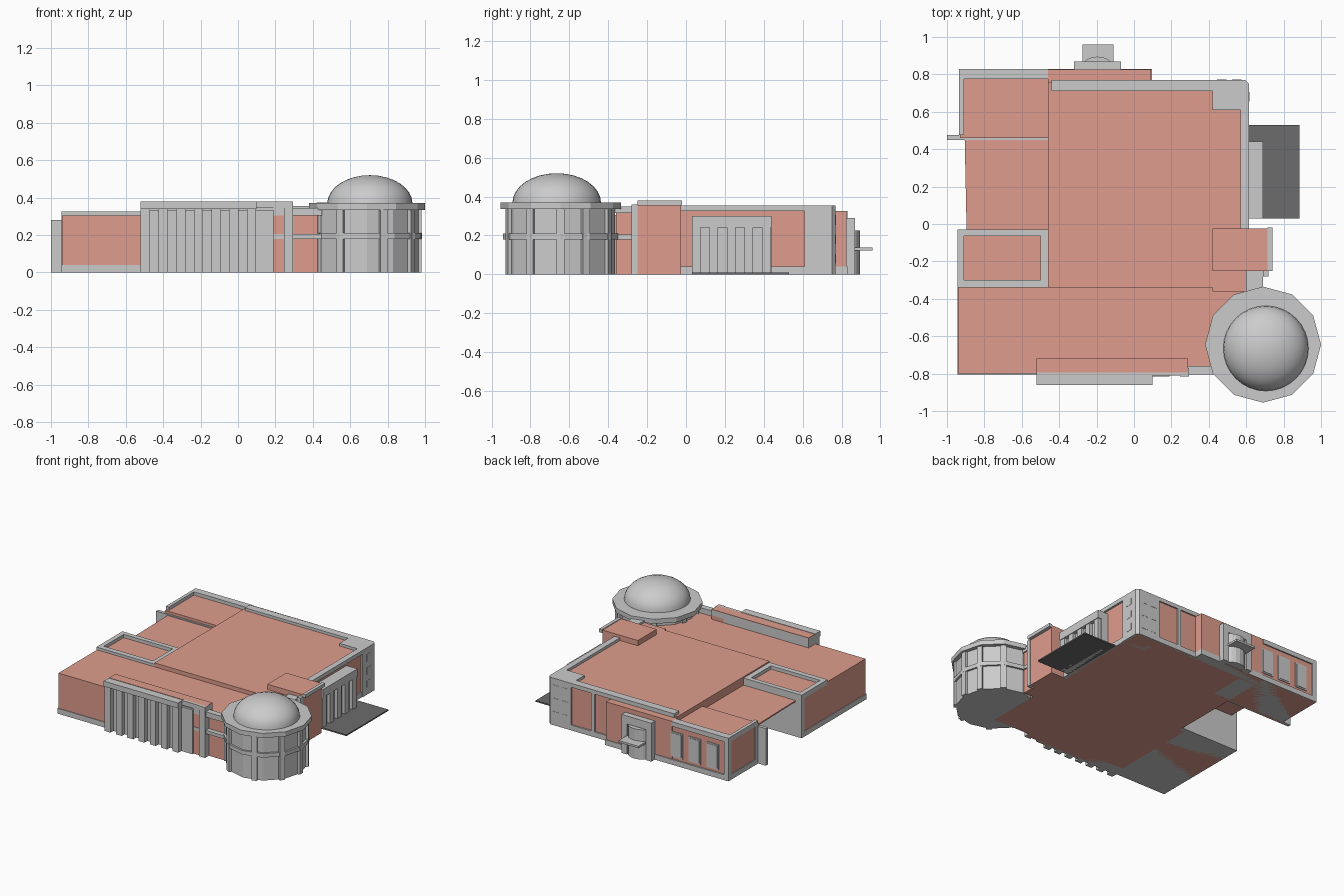
import bpy, bmesh, math

def material(name, c):
    m = bpy.data.materials.new(name)
    m.diffuse_color = (*c, 1)
    return m

BRICK = material("brick", (0.74, 0.34, 0.27))
DARK = material("dark_paving", (0.15, 0.15, 0.15))
PALE = material("pale_glass", (0.95, 0.95, 0.95))

def finish(name, bm, mat=None):
    me = bpy.data.meshes.new(name)
    bmesh.ops.recalc_face_normals(bm, faces=bm.faces)
    bm.to_mesh(me)
    bm.free()
    ob = bpy.data.objects.new(name, me)
    bpy.context.collection.objects.link(ob)
    if mat:
        me.materials.append(mat)
    return ob

def prism(name, pts, z0, z1, mat=None):
    bm = bmesh.new()
    f = bm.faces.new([bm.verts.new((x, y, z0)) for x, y in pts])
    r = bmesh.ops.extrude_face_region(bm, geom=[f])
    for v in r["geom"]:
        if isinstance(v, bmesh.types.BMVert):
            v.co.z = z1
    # extruding removes nothing underneath, so the solid stays closed
    return finish(name, bm, mat)

def box(name, x0, x1, y0, y1, z0, z1, mat=None):
    return prism(name, [(x0, y0), (x1, y0), (x1, y1), (x0, y1)], z0, z1, mat)

def ring_pts(cx, cy, r, n=12, off=0):
    return [(cx + r * math.cos(off + 2 * math.pi * i / n),
             cy + r * math.sin(off + 2 * math.pi * i / n)) for i in range(n)]

E = 0.005  # trim stand-off

# South wing
box("south_wing", -0.94, 0.29, -0.80, -0.34, 0, 0.305, BRICK)
box("south_wing_east", 0.29, 0.60, -0.77, -0.34, 0, 0.305, BRICK)
box("south_wing_base", -0.94 - E, -0.50, -0.80 - E, -0.34, 0, 0.04)
for z0, z1 in ((0.18, 0.205), (0.305, 0.345)):
    box("link_band", 0.19, 0.45, -0.78 - E * 5, -0.76, z0, z1)

# Front portico with upright fins
box("portico_wall", -0.52, 0.19, -0.815, -0.72, 0, 0.335)
box("portico_end_wall", 0.19, 0.29, -0.80, -0.72, 0, 0.335, BRICK)
box("portico_upper_wall", -0.52, 0.29, -0.80, -0.72, 0.335, 0.375)
box("portico_roof", -0.52, 0.29, -0.795, -0.72, 0.375, 0.38, BRICK)
box("portico_lintel", -0.52, 0.10, -0.86, -0.80, 0.34, 0.38)
box("portico_end_lintel", 0.10, 0.29, -0.81, -0.79, 0.345, 0.38)
box("portico_end_column", 0.245, 0.295, -0.815, -0.77, 0, 0.38)
for i in range(7):
    x = -0.52 + i * 0.0945
    box("portico_fin", x, x + 0.05, -0.85, -0.80, 0, 0.34)

# Main hall, roof edge and base trim
box("main_hall", -0.46, 0.60, -0.34, 0.76, 0, 0.335, BRICK)
box("main_east_parapet", 0.57, 0.615, -0.03, 0.62, 0.325, 0.355)
box("main_north_parapet", -0.44, 0.45, 0.71, 0.77, 0.325, 0.355)
box("main_east_base", 0.58, 0.61, -0.03, 0.62, 0, 0.04)
box("main_north_base", 0.08, 0.45, 0.74, 0.77, 0, 0.04)
box("main_north_pier", 0.225, 0.255, 0.74, 0.77, 0, 0.335)

# North-east corner tower with small square windows
prism("corner_tower", [(0.42, 0.61), (0.615, 0.61), (0.615, 0.75), (0.595, 0.77), (0.42, 0.77)], 0, 0.355)
for z in (0.08, 0.18, 0.28):
    box("tower_east_window", 0.60, 0.617, 0.655, 0.705, z - 0.025, z + 0.025, PALE)
    for x in (0.47, 0.55):
        box("tower_north_window", x - 0.025, x + 0.025, 0.76, 0.772, z - 0.025, z + 0.025, PALE)

# East glazed bay and paving
box("east_bay", 0.60, 0.66, 0.03, 0.44, 0, 0.25)
box("east_bay_lintel", 0.60, 0.69, 0.03, 0.44, 0.24, 0.30)
for i in range(5):
    y = 0.03 + i * 0.09
    box("east_bay_fin", 0.65, 0.685, y, y + 0.045, 0, 0.24)
box("east_paving", 0.61, 0.885, 0.03, 0.53, 0, 0.01, DARK)

# South-east stair block and link to rotunda
box("link", 0.42, 0.68, -0.36, -0.24, 0, 0.335, BRICK)
for z0, z1 in ((0.18, 0.205), (0.315, 0.35)):
    box("link_east_band", 0.60, 0.69, -0.40, -0.24, z0, z1)
box("stair_block", 0.42, 0.715, -0.25, -0.025, 0, 0.375, BRICK)
box("stair_block_cap", 0.715, 0.74, -0.25, -0.02, 0.355, 0.38)
box("stair_block_column", 0.69, 0.72, -0.28, -0.25, 0, 0.36)

# Rotunda: faceted drum, bands, columns, cap and dome
cx, cy = 0.69, -0.645
prism("rotunda_drum", ring_pts(cx, cy, 0.28), 0, 0.345)
prism("rotunda_middle_band", ring_pts(cx, cy, 0.295), 0.18, 0.21)
prism("rotunda_cap", ring_pts(cx, cy, 0.31), 0.335, 0.37)
for deg in (0, 27, 60, 120, 165, 203, 240, 288, 327):
    a = math.radians(deg)
    col = box("rotunda_column", -0.02, 0.02, -0.02, 0.02, 0, 0.34)
    col.location = (cx + 0.272 * math.cos(a), cy + 0.272 * math.sin(a), 0)
    col.rotation_euler.z = a
bm = bmesh.new()
bmesh.ops.create_uvsphere(bm, u_segments=32, v_segments=16, radius=1)
bmesh.ops.delete(bm, geom=[v for v in bm.verts if v.co.z < -0.01], context="VERTS")
for v in bm.verts:
    v.co = (0.705 + v.co.x * 0.228, -0.665 + v.co.y * 0.228, 0.368 + v.co.z * 0.152)
for f in bm.faces:
    f.smooth = True
finish("dome", bm)

# South-west block with raised parapet ring
box("southwest_block", -0.94, -0.46, -0.34, -0.04, 0, 0.30, BRICK)
box("southwest_base", -0.94 - E, -0.50, -0.34, -0.035, 0, 0.04)
box("southwest_north_wall", -0.945, -0.46, -0.065, -0.03, 0, 0.325)
box("southwest_south_parapet", -0.945, -0.46, -0.34, -0.30, 0.29, 0.325)
for x0, x1 in ((-0.945, -0.91), (-0.50, -0.46)):
    box("southwest_side_parapet", x0, x1, -0.34, -0.03, 0.29, 0.325)

# Open court roof on the west side
prism("court_roof", [(-0.895, -0.03), (-0.46, -0.03), (-0.46, 0.45), (-0.905, 0.45)], 0.262, 0.272, BRICK)

# North-west wing
box("northwest_wing", -0.93, -0.46, 0.46, 0.82, 0, 0.30, BRICK)
box("northwest_south_wall", -1.0, -0.46, 0.45, 0.475, 0, 0.28)
box("northwest_north_parapet", -0.935, -0.46, 0.775, 0.83, 0.29, 0.325)
box("northwest_west_parapet", -0.935, -0.91, 0.475, 0.83, 0.29, 0.325)
box("northwest_base", -0.935, -0.32, 0.475, 0.83, 0, 0.04)
box("northwest_corner_pier", -0.935, -0.90, 0.79, 0.83, 0, 0.30)
box("northwest_side_pier", -0.935, -0.91, 0.475, 0.51, 0, 0.30)
for x in (-0.80, -0.65, -0.50):
    box("north_window_frame", x - 0.05, x + 0.05, 0.81, 0.826, 0.06, 0.25)
    box("north_window", x - 0.04, x + 0.04, 0.81, 0.829, 0.07, 0.24, PALE)

# North entrance with rounded bay and canopy
box("entrance_block", -0.46, 0.09, 0.74, 0.825, 0, 0.325, BRICK)
box("entrance_base", -0.46, 0.09 + E, 0.75, 0.83, 0, 0.04)
for x0, x1 in ((-0.32, -0.275), (-0.115, -0.07)):
    box("entrance_pier", x0, x1, 0.82, 0.87, 0, 0.24)
box("entrance_lintel", -0.32, -0.07, 0.82, 0.87, 0.23, 0.29)
arc = [(-0.195 + 0.085 * math.cos(math.pi * i / 8), 0.835 + 0.06 * math.sin(math.pi * i / 8)) for i in range(9)]
prism("entrance_round_bay", arc, 0, 0.225)
box("entrance_canopy", -0.275, -0.11, 0.84, 0.96, 0.123, 0.138)
